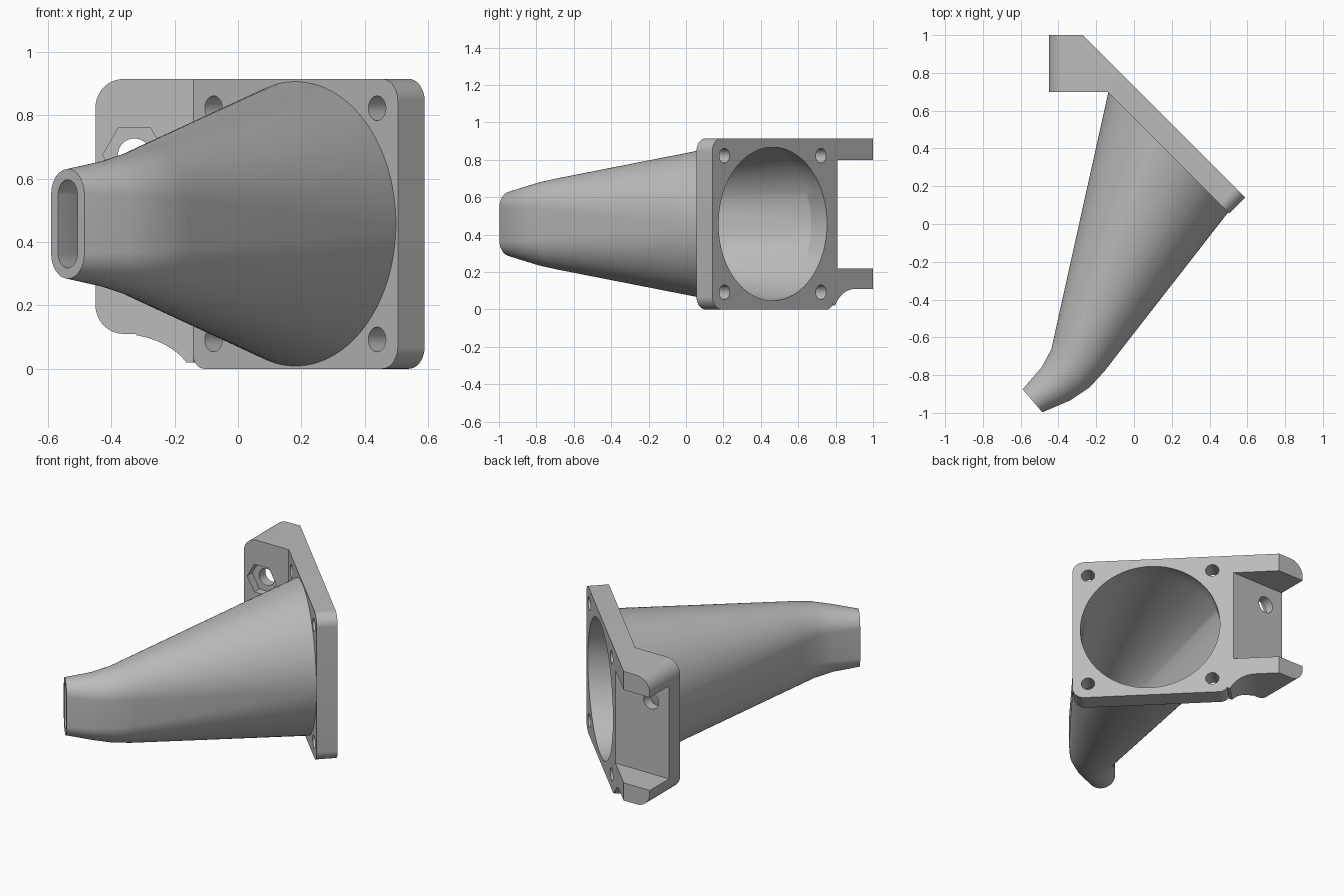
import bpy, bmesh, math
from mathutils import Vector

cube = bpy.data.objects.get("Cube")
if cube:
    bpy.data.objects.remove(cube, do_unlink=True)

X, Y, Z = Vector((1, 0, 0)), Vector((0, 1, 0)), Vector((0, 0, 1))
U = Vector((1, -1, 0)).normalized()   # along the slanted plate
N = Vector((1, 1, 0)).normalized()    # out of the plate's back
FRONT, BACK = 0.396, 0.516            # plate faces along N
CU, CZ = -0.14, 0.4575                # plate centre along U and Z

grey = bpy.data.materials.new("light_grey")
grey.use_nodes = True
grey.diffuse_color = (0.5, 0.5, 0.5, 1)
grey.node_tree.nodes["Principled BSDF"].inputs["Base Color"].default_value = (0.5, 0.5, 0.5, 1)


def loft(name, rings):
    """Closed solid through rings of equal point count."""
    bm = bmesh.new()
    loops = [[bm.verts.new(p) for p in ring] for ring in rings]
    n = len(loops[0])
    for a, b in zip(loops, loops[1:]):
        for i in range(n):
            j = (i + 1) % n
            bm.faces.new((a[i], a[j], b[j], b[i]))
    bm.faces.new(loops[0][::-1])
    bm.faces.new(loops[-1])
    bmesh.ops.recalc_face_normals(bm, faces=bm.faces)
    mesh = bpy.data.meshes.new(name)
    bm.to_mesh(mesh)
    bm.free()
    mesh.materials.append(grey)
    ob = bpy.data.objects.new(name, mesh)
    bpy.context.collection.objects.link(ob)
    return ob


def prism(name, pts, a, b, axis, start, end):
    """Extrude a 2D outline in the a-b plane along axis."""
    return loft(name, [[a * p[0] + b * p[1] + axis * d for p in pts] for d in (start, end)])


def rounded(corners):
    """Outline from (x, y, radius) right-angled corners."""
    out = []
    for i, (x, y, r) in enumerate(corners):
        c = Vector((x, y))
        if r == 0:
            out.append(c)
            continue
        p = (Vector(corners[i - 1][:2]) - c).normalized() * r
        q = (Vector(corners[(i + 1) % len(corners)][:2]) - c).normalized() * r
        for k in range(13):
            t = math.pi / 2 * k / 12
            out.append(c + p * (1 - math.sin(t)) + q * (1 - math.cos(t)))
    return out


def circle(x, y, r, n=32):
    return [(x + r * math.cos(math.tau * i / n), y + r * math.sin(math.tau * i / n)) for i in range(n)]


def combine(ob, other, op):
    bpy.context.view_layer.objects.active = ob
    mod = ob.modifiers.new(op.lower(), 'BOOLEAN')
    mod.operation, mod.object, mod.solver = op, other, 'EXACT'
    bpy.ops.object.modifier_apply(modifier=mod.name)
    bpy.data.objects.remove(other, do_unlink=True)


def oval(centre, across, w, h, n=96):
    """Upright slot-shaped ring; a circle when w equals h."""
    ring = []
    for i in range(n):
        t = math.tau * (i + 0.5) / n
        s = math.sin(t)
        ring.append(centre + across * (w * math.cos(t)) + Z * (w * s + math.copysign(h - w, s)))
    return ring


# Slanted mounting plate
L, R = CU - 0.4575, CU + 0.4575
body = prism("duct_body", rounded([(L, 0, 0.05), (R, 0, 0.07), (R, 0.915, 0.07), (L, 0.915, 0)]),
             U, Z, N, FRONT, BACK)

# Side bracket with rounded outer corners
bracket = prism("bracket", [(-0.45, 0.7), (-0.14, 0.7), (-0.055, 0.785), (-0.27, 1), (-0.45, 1)],
                X, Y, Z, 0.02, 0.915)
outline = rounded([(-0.45, 0.11, 0.09), (-0.32, 0.11, 0), (-0.32, -0.1, 0), (0.2, -0.1, 0),
                   (0.2, 0.915, 0), (-0.45, 0.915, 0.09)])
combine(bracket, prism("bracket_outline", outline, X, Z, Y, 0.5, 1.2), 'INTERSECT')
pocket = [(-0.6, 0.22), (0.2, 0.22), (0.2, 0.8), (-0.6, 0.8)]
combine(bracket, prism("pocket_cutter", pocket, X, Z, Y, 0.81, 1.2), 'DIFFERENCE')
combine(bracket, prism("bolt_cutter", circle(-0.327, 0.675, 0.052), X, Z, Y, 0.6, 0.9), 'DIFFERENCE')
combine(bracket, prism("nut_cutter", circle(-0.327, 0.675, 0.1, 6), X, Z, Y, 0.6, 0.75), 'DIFFERENCE')
scoop = rounded([(-1.3, -0.3, 0), (-0.59, -0.3, 0), (-0.59, 0.11, 0.17), (-1.3, 0.11, 0)])
combine(bracket, prism("scoop_cutter", scoop, U, Z, N, 0, 1), 'DIFFERENCE')
combine(body, bracket, 'UNION')

# Funnel sections: left edge, right edge, half height
sections = [((-0.415, -0.56), (-0.157, -0.78), 0.246),
            ((-0.438, -0.665), (-0.235, -0.865), 0.225),
            ((-0.49, -0.76), (-0.34, -0.935), 0.2),
            ((-0.59, -0.875), (-0.485, -0.997), 0.173)]
mouth = U * CU + N * FRONT + Z * CZ
outer = [oval(mouth + N * 0.06, U, 0.449, 0.449), oval(mouth, U, 0.449, 0.449)]
inner = [oval(mouth + N * 0.3, U, 0.41, 0.41), oval(mouth, U, 0.41, 0.41)]
for left, right, h in sections:
    a, b = Vector((*left, CZ)), Vector((*right, CZ))
    across, w, mid = (b - a).normalized(), (b - a).length / 2, (a + b) / 2
    outer.append(oval(mid, across, w, h))
    inner.append(oval(mid, across, w - 0.034, h - 0.034))
out_dir = across.cross(Z)
if out_dir.y > 0:
    out_dir = -out_dir
inner.append([p + out_dir * 0.06 for p in inner[-1]])
combine(body, loft("funnel", outer), 'UNION')
combine(body, loft("funnel_cutter", inner), 'DIFFERENCE')

# Four screw holes in the plate
for du in (-0.365, 0.365):
    for dz in (-0.365, 0.365):
        hole = prism("screw_cutter", circle(CU + du, CZ + dz, 0.039), U, Z, N, FRONT - 0.04, 0.7)
        combine(body, hole, 'DIFFERENCE')

bpy.ops.object.select_all(action='DESELECT')
body.select_set(True)
bpy.context.view_layer.objects.active = body
bpy.ops.object.shade_smooth_by_angle(angle=math.radians(30))
